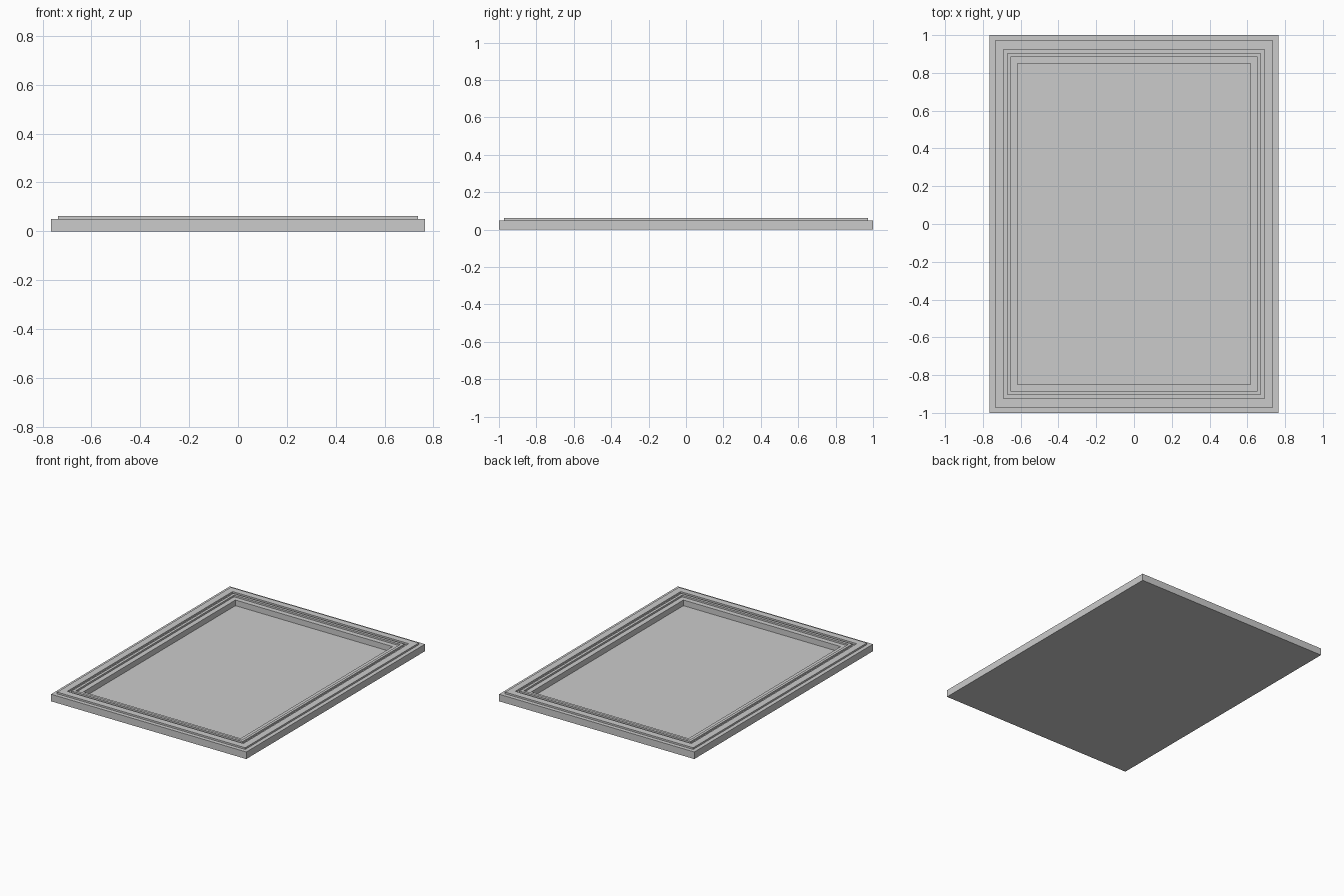
import bpy, bmesh

if "Cube" in bpy.data.objects:
    bpy.data.objects.remove(bpy.data.objects["Cube"])

HX, HY = 0.765, 1.0
FLOOR = 0.01

def add_object(name, bm):
    bmesh.ops.recalc_face_normals(bm, faces=bm.faces)
    mesh = bpy.data.meshes.new(name)
    bm.to_mesh(mesh)
    bm.free()
    obj = bpy.data.objects.new(name, mesh)
    bpy.context.collection.objects.link(obj)
    return obj

def ring(bm, inset, z):
    x, y = HX - inset, HY - inset
    return [bm.verts.new((sx * x, sy * y, z))
            for sx, sy in ((-1, -1), (1, -1), (1, 1), (-1, 1))]

# Moulded frame and recessed panel: (inset from edge, height) swept as mitred rings
profile = [(0, 0), (0, 0.05), (0.028, 0.05), (0.028, 0.062),
           (0.075, 0.062), (0.075, 0.05), (0.095, 0.05), (0.095, 0.062),
           (0.114, 0.062), (0.114, 0.05), (0.149, 0.05), (0.149, FLOOR)]
bm = bmesh.new()
rings = [ring(bm, d, z) for d, z in profile]
for a, b in zip(rings, rings[1:]):
    for i in range(4):
        j = (i + 1) % 4
        bm.faces.new((a[i], a[j], b[j], b[i]))
# Flat back and panel floor
bm.faces.new(rings[0])
bm.faces.new(rings[-1])
add_object("framed_panel", bm)
